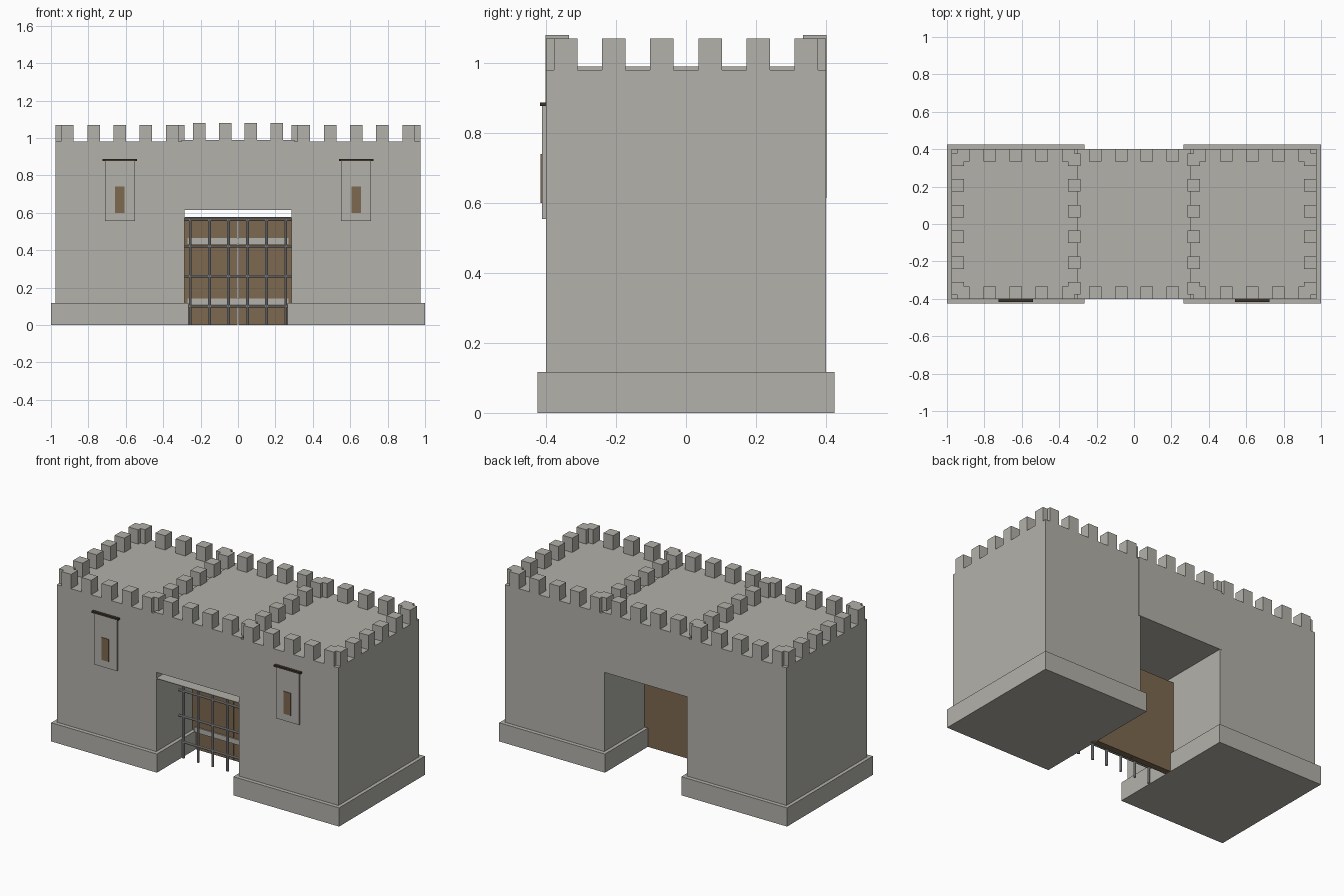
import bpy, math

if "Cube" in bpy.data.objects:
    bpy.data.objects.remove(bpy.data.objects["Cube"])


def material(name, rgb):
    m = bpy.data.materials.new(name)
    m.diffuse_color = (*rgb, 1)
    m.use_nodes = True
    m.node_tree.nodes["Principled BSDF"].inputs["Base Color"].default_value = m.diffuse_color
    return m


STONE = material("stone", (0.45, 0.44, 0.40))
WOOD = material("wood", (0.20, 0.138, 0.08))
DARK = material("dark_wood", (0.045, 0.034, 0.022))
IRON = material("iron", (0.38, 0.39, 0.38))


def box(name, x0, x1, y0, y1, z0, z1, mat):
    bpy.ops.mesh.primitive_cube_add(
        size=1, location=((x0 + x1) / 2, (y0 + y1) / 2, (z0 + z1) / 2))
    o = bpy.context.object
    o.name = name
    o.scale = (abs(x1 - x0), abs(y1 - y0), abs(z1 - z0))
    o.data.materials.append(mat)
    return o


def rod(name, loc, length, radius, mat, along_x=False):
    bpy.ops.mesh.primitive_cylinder_add(
        vertices=10, radius=radius, depth=length, location=loc,
        rotation=(0, math.pi / 2 if along_x else 0, 0))
    o = bpy.context.object
    o.name = name
    o.data.materials.append(mat)
    bpy.ops.object.shade_smooth_by_angle()


def merlon(cx, cy, z0, z1):
    h = 0.0335
    box("merlon", cx - h, cx + h, cy - h, cy + h, z0, z1, STONE)


for s in (-1, 1):
    # tower and plinth
    c = s * 0.632
    box("tower", c - 0.345, c + 0.345, -0.4, 0.4, 0.05, 0.98, STONE)
    box("tower_plinth", c - 0.367, c + 0.367, -0.425, 0.425, 0, 0.117, STONE)
    # battlements: front and back rows, then both side rows
    for e in (-1, 1):
        for i in range(-2, 3):
            merlon(c + i * 0.14, e * 0.3665, 0.97, 1.07)
        for i in range(6):
            merlon(c + e * 0.3115, (i - 2.5) * 0.1375, 0.97, 1.07)
    # window surround, arrow slit and dark ledge above
    box("window_surround", c - 0.08, c + 0.08, -0.412, -0.399, 0.555, 0.88, STONE)
    box("arrow_slit", c - 0.025, c + 0.025, -0.416, -0.41, 0.60, 0.74, WOOD)
    box("window_ledge", c - 0.092, c + 0.092, -0.417, -0.399, 0.877, 0.888, DARK)
    # door leaf
    box("door_leaf", s * 0.0015, s * 0.287, -0.04, 0.0, 0, 0.577, WOOD)

# block over the gate passage with its battlements
box("gate_block", -0.302, 0.302, -0.402, 0.402, 0.615, 0.99, STONE)
for e in (-1, 1):
    for i in range(4):
        merlon((i - 1.5) * 0.138, e * 0.3685, 0.98, 1.08)

# thin ceiling slab in front of the door
box("gate_ceiling", -0.287, 0.287, -0.4, -0.04, 0.573, 0.577, STONE)

# door straps
for z in (0.125, 0.448):
    box("door_strap", -0.27, 0.27, -0.048, -0.038, z - 0.016, z + 0.016, STONE)

# portcullis
for i in range(6):
    rod("portcullis_upright", ((i - 2.5) * 0.102, -0.176, 0.285), 0.57, 0.008, IRON)
for z, w in ((0.10, 0.53), (0.26, 0.57), (0.42, 0.57), (0.563, 0.57)):
    rod("portcullis_crossbar", (0, -0.176, z), w, 0.007, IRON, True)
